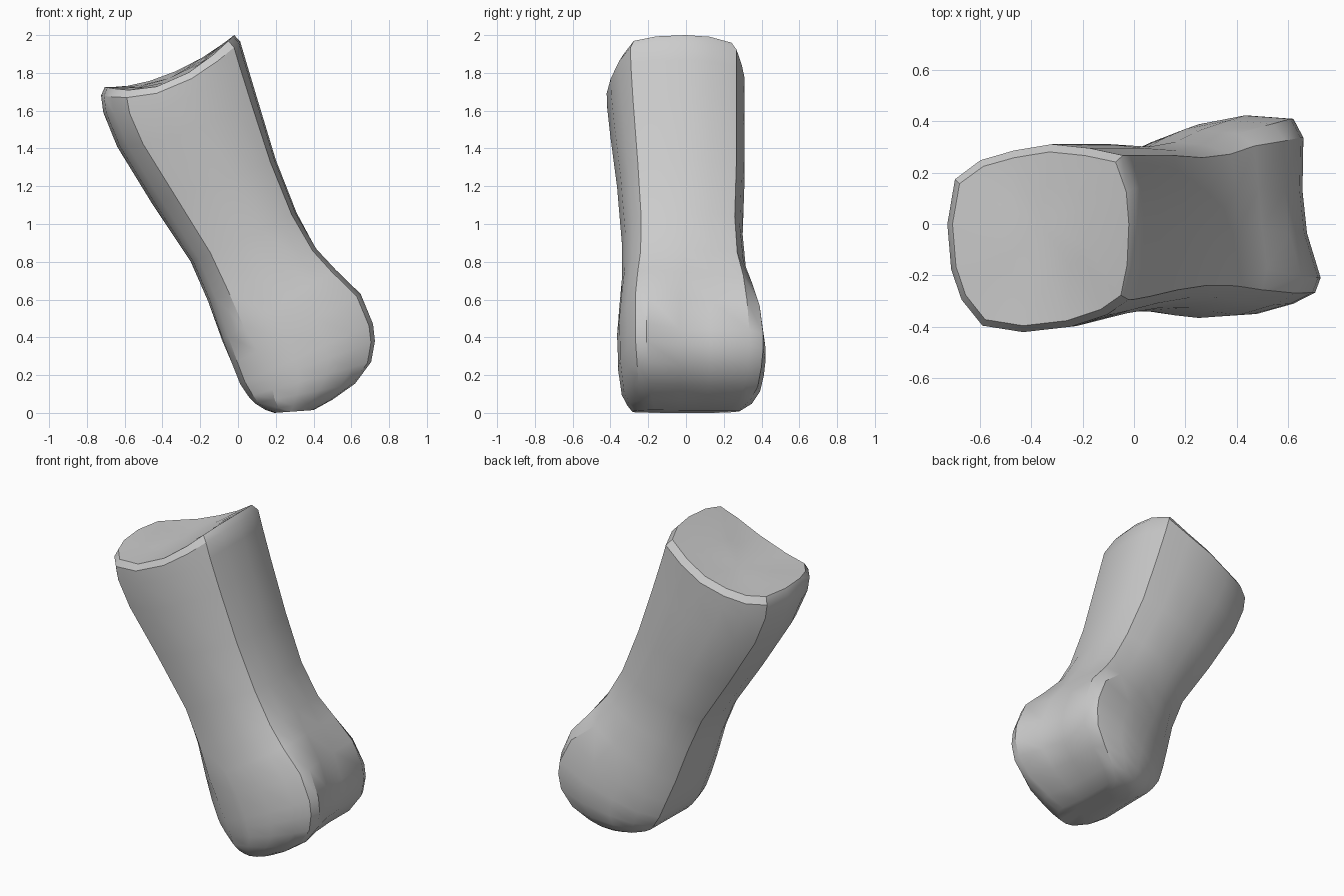
import bpy
import bmesh
from math import radians

cube = bpy.data.objects.get("Cube")
if cube:
    bpy.data.objects.remove(cube, do_unlink=True)

bone = bpy.data.materials.new("bone_grey")
bone.use_nodes = True
GREY = (0.6, 0.6, 0.6, 1)
bone.diffuse_color = GREY
bone.node_tree.nodes["Principled BSDF"].inputs["Base Color"].default_value = GREY

# Cross-section outlines: u runs across the chord, v from front to back
SHAFT = [(-1, 0), (-.96, -.42), (-.85, -.7), (-.63, -.94), (-.2, -1), (.3, -.95), (.68, -.84), (.91, -.7),
         (.98, -.4), (1, 0), (.97, .45), (.85, .86), (.5, .95), (.1, 1), (-.3, .92), (-.65, .8), (-.92, .56)]
ROLLER = [(-.96, 0), (-.97, -.42), (-.9, -.7), (-.58, -.95), (-.15, -1), (.3, -.97), (.7, -.86), (.94, -.74),
          (1, -.58), (.85, -.1), (.8, .3), (.81, .78), (.7, .95), (.2, .98), (-.3, .9), (-.7, .77), (-.95, .57)]

# Left x, z; right x, z; front y, back y; sag; share of roller outline
SECTIONS = [
    (-.705, 1.725, -.02, 2.0, -.395, .28, -.09, 0),
    (-.725, 1.68, .012, 1.965, -.42, .31, -.085, 0),
    (-.713, 1.59, .04, 1.87, -.417, .31, -.075, 0),
    (-.64, 1.41, .1, 1.67, -.4, .31, -.045, 0),
    (-.45, 1.1, .2, 1.34, -.365, .31, 0, 0),
    (-.25, .8, .31, 1.06, -.34, .3, 0, 0),
    (-.16, .59, .42, .87, -.34, .32, 0, .15),
    (-.09, .38, .52, .76, -.355, .37, 0, .5),
    (-.04, .25, .65, .63, -.365, .41, 0, .9),
    (0, .15, .715, .47, -.36, .43, 0, 1),
    (.02, .12, .725, .38, -.36, .43, 0, 1),
    (.045, .085, .705, .27, -.35, .42, 0, 1),
    (.08, .05, .62, .155, -.34, .4, 0, 1),
    (.14, .015, .5, .07, -.31, .355, 0, 1),
    (.19, 0, .4, .015, -.285, .29, 0, 1),
]


def place(section, u, v):
    """Point of a section at chord position u and depth v."""
    lx, lz, rx, rz, front, back, sag, _ = section
    t = (u + 1) / 2
    y = v * (back if v > 0 else -front)
    bend = sag * (1 - u * u) * (1 - .25 * v)
    return lx + (rx - lx) * t, y, lz + (rz - lz) * t + bend


def add_ring(bm, section, scale=1):
    w = section[-1]
    return [bm.verts.new(place(section, scale * (a + (c - a) * w), scale * (b + (d - b) * w)))
            for (a, b), (c, d) in zip(SHAFT, ROLLER)]


def bridge(bm, a, b):
    for i in range(len(a)):
        j = (i + 1) % len(a)
        bm.faces.new((a[i], a[j], b[j], b[i]))


def cap(bm, ring, section):
    inner = add_ring(bm, section, .5)
    bridge(bm, ring, inner)
    centre = bm.verts.new(place(section, 0, 0))
    for i in range(len(inner)):
        bm.faces.new((inner[i], inner[(i + 1) % len(inner)], centre))


# Loft the bone from the dished socket down to the grooved roller
bm = bmesh.new()
rings = [add_ring(bm, s) for s in SECTIONS]
for upper, lower in zip(rings, rings[1:]):
    bridge(bm, upper, lower)
cap(bm, rings[0], SECTIONS[0])
cap(bm, rings[-1], SECTIONS[-1])
bmesh.ops.recalc_face_normals(bm, faces=bm.faces)
mesh = bpy.data.meshes.new("finger_bone")
bm.to_mesh(mesh)
bm.free()
mesh.materials.append(bone)
obj = bpy.data.objects.new("finger_bone", mesh)
bpy.context.collection.objects.link(obj)
bpy.context.view_layer.objects.active = obj
obj.select_set(True)
bpy.ops.object.shade_smooth_by_angle(angle=radians(33))
